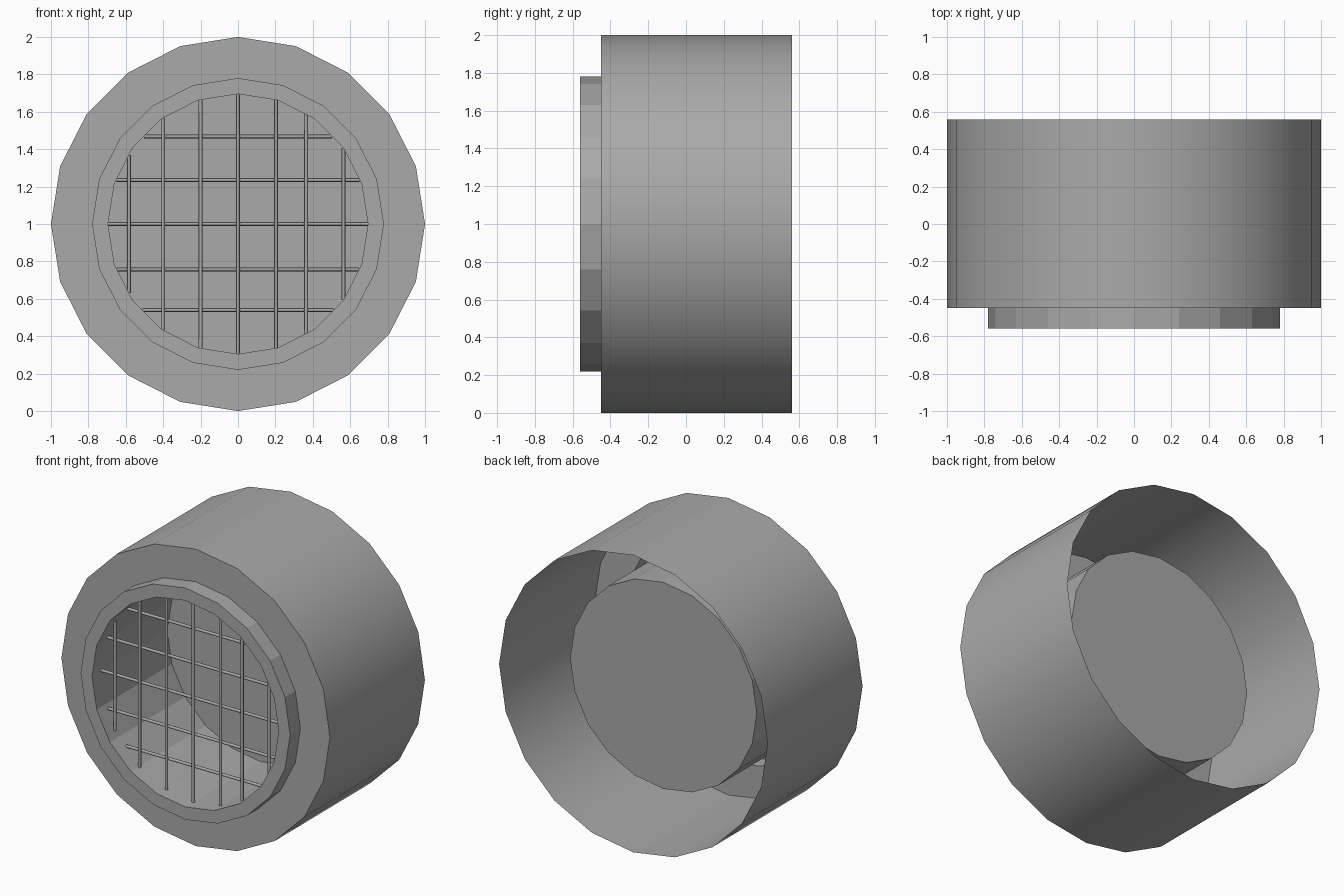
import bpy, bmesh, math
from mathutils import Matrix

if "Cube" in bpy.data.objects:
    bpy.data.objects.remove(bpy.data.objects["Cube"])

SIDES = 20
INNER = 0.695
CENTRE_Z = 1.0

grey = bpy.data.materials.new("plain_grey")
grey.use_nodes = True
COLOUR = (0.4, 0.4, 0.4, 1)
grey.diffuse_color = COLOUR
grey.node_tree.nodes["Principled BSDF"].inputs["Base Color"].default_value = COLOUR


def add_object(name, bm, smooth=False):
    mesh = bpy.data.meshes.new(name)
    bm.to_mesh(mesh)
    bm.free()
    mesh.materials.append(grey)
    for face in mesh.polygons:
        face.use_smooth = smooth
    obj = bpy.data.objects.new(name, mesh)
    bpy.context.collection.objects.link(obj)
    return obj


def lathe(name, profile, cap_end=False, smooth=False):
    """Sweep (radius, y) points around the y axis."""
    bm = bmesh.new()
    rings = []
    for r, y in profile:
        angles = [2 * math.pi * i / SIDES for i in range(SIDES)]
        rings.append([bm.verts.new((r * math.cos(a), y, CENTRE_Z + r * math.sin(a)))
                      for a in angles])
    for a, b in zip(rings, rings[1:]):
        for i in range(SIDES):
            j = (i + 1) % SIDES
            bm.faces.new((a[i], b[i], b[j], a[j]))
    if cap_end:
        bm.faces.new(rings[-1])
    return add_object(name, bm, smooth)


def half_chord(offset):
    """Half the opening width of the polygon at a distance from its centre."""
    step = 2 * math.pi / SIDES
    for k in range(SIDES // 4):
        x0, x1 = (INNER * math.sin(step * n) for n in (k, k + 1))
        if x0 <= abs(offset) <= x1:
            h0, h1 = (INNER * math.cos(step * n) for n in (k, k + 1))
            return h0 + (h1 - h0) * (abs(offset) - x0) / (x1 - x0)


def bars(name, offsets, y, vertical):
    bm = bmesh.new()
    for d in offsets:
        if vertical:
            place = Matrix.Translation((d, y, CENTRE_Z))
        else:
            place = (Matrix.Translation((0, y, CENTRE_Z + d))
                     @ Matrix.Rotation(math.pi / 2, 4, 'Y'))
        bmesh.ops.create_cone(bm, cap_ends=True, segments=8, radius1=0.01, radius2=0.01,
                              depth=2 * half_chord(d), matrix=place)
    return add_object(name, bm, smooth=True)


# Open-backed outer shell and its front plate
lathe("outer_shell", [(1, -0.45), (1, 0.56)], smooth=True).data.flip_normals()
lathe("front_plate", [(0.78, -0.45), (1, -0.45)]).data.flip_normals()

# Raised rim running into the closed inner cup
lathe("front_rim", [(0.78, -0.45), (0.78, -0.56), (INNER, -0.56)])
lathe("inner_cup", [(INNER, -0.56), (INNER, 0.24)], cap_end=True)

# Grille
grille = [
    bars("vertical_bars", (-0.583, -0.4, -0.2, 0, 0.203, 0.364, 0.564), -0.475, True),
    bars("horizontal_bars", (-0.46, -0.243, 0, 0.235, 0.468), -0.457, False),
]
for obj in grille:
    obj.data.set_sharp_from_angle(angle=math.radians(60))
